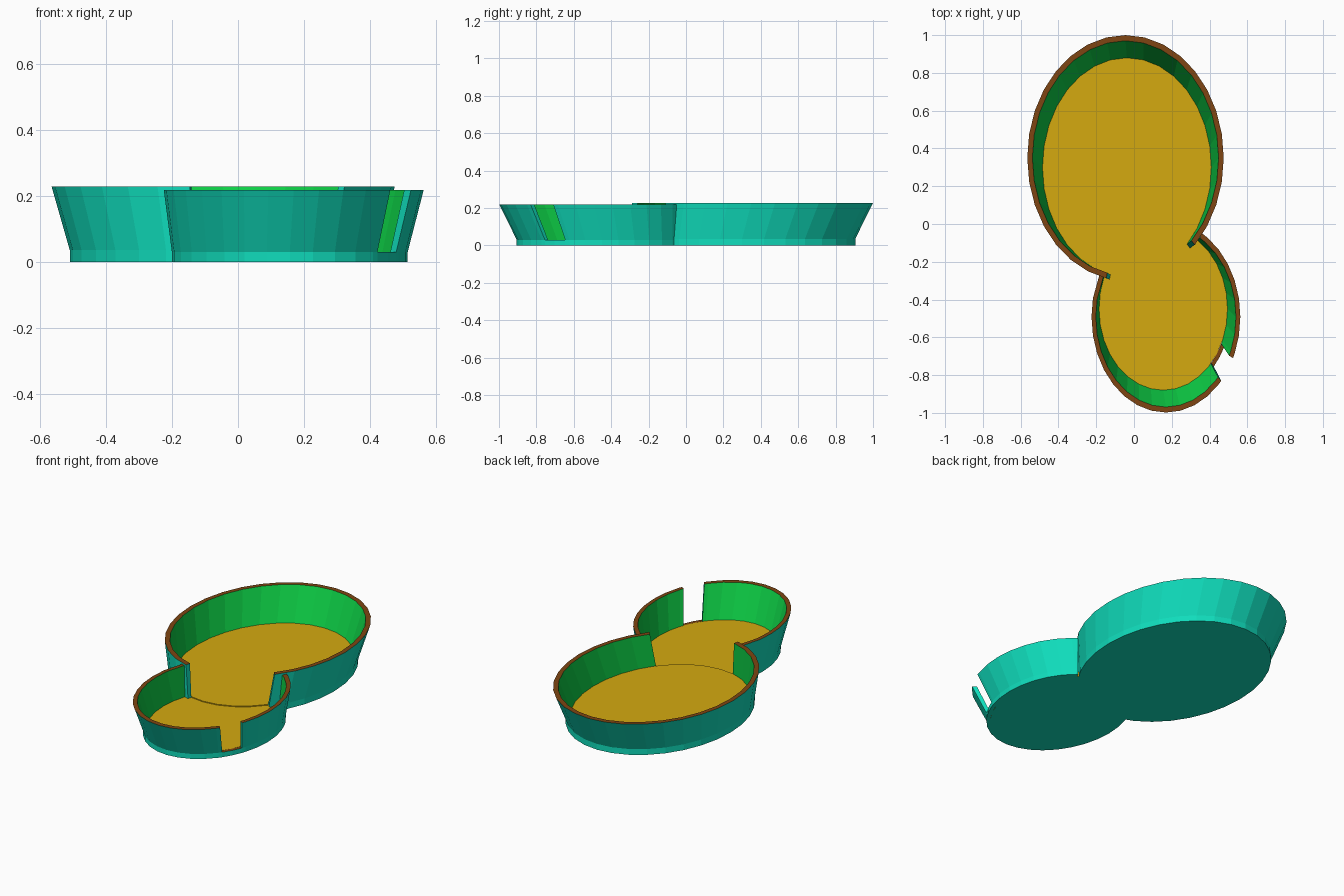
import bpy, bmesh
from math import sin, cos, radians

if "Cube" in bpy.data.objects:
    bpy.data.objects.remove(bpy.data.objects["Cube"])


def make_material(name, colour):
    m = bpy.data.materials.new(name)
    m.use_nodes = True
    m.diffuse_color = (*colour, 1)
    m.node_tree.nodes["Principled BSDF"].inputs["Base Color"].default_value = (*colour, 1)
    return m


TEAL, GREEN, BROWN, GOLD = range(4)
MATERIALS = [
    make_material("teal outside", (0.005, 0.72, 0.50)),
    make_material("green lining", (0.004, 0.62, 0.06)),
    make_material("brown rim", (0.21, 0.06, 0.006)),
    make_material("gold floor", (0.66, 0.40, 0.005)),
]
STEP = 11.25


def on_ellipse(ellipse, angle, z):
    cx, cy, rx, ry = ellipse
    a = radians(angle)
    return (cx + rx * cos(a), cy + ry * sin(a), z)


def finish(name, bm):
    bmesh.ops.recalc_face_normals(bm, faces=bm.faces)
    mesh = bpy.data.meshes.new(name)
    bm.to_mesh(mesh)
    bm.free()
    for m in MATERIALS:
        mesh.materials.append(m)
    bpy.context.collection.objects.link(bpy.data.objects.new(name, mesh))


def floor_slab(name, ellipse, z):
    bm = bmesh.new()
    angles = [i * STEP for i in range(32)]
    low = [bm.verts.new(on_ellipse(ellipse, a, 0)) for a in angles]
    top = [bm.verts.new(on_ellipse(ellipse, a, z)) for a in angles]
    bm.faces.new(low).material_index = TEAL
    bm.faces.new(top).material_index = GOLD
    for i in range(32):
        j = (i + 1) % 32
        bm.faces.new((low[i], low[j], top[j], top[i])).material_index = GOLD
    finish(name, bm)


def wall(name, section, colours, start, end, low_start=None, low_end=None):
    """Sweep a closed section of (ellipse, z) points; the base may span other angles."""
    low_start = start if low_start is None else low_start
    low_end = end if low_end is None else low_end
    # Keep facet corners on the regular angle grid between the ends
    inner = [i * STEP for i in range(-64, 64)
             if max(start, low_start) + 1 < i * STEP < min(end, low_end) - 1]
    high_angles = [start, *inner, end]
    low_angles = [low_start, *inner, low_end]
    rim_z = max(z for _, z in section)
    bm = bmesh.new()
    rings = []
    for high, low in zip(high_angles, low_angles):
        rings.append([bm.verts.new(on_ellipse(e, high if z == rim_z else low, z))
                      for e, z in section])
    n = len(section)
    for a, b in zip(rings, rings[1:]):
        for k in range(n):
            m = (k + 1) % n
            bm.faces.new((a[k], b[k], b[m], a[m])).material_index = colours[k]
    for ring in (rings[0], rings[-1]):
        bm.faces.new(ring).material_index = TEAL
    finish(name, bm)


def basin_section(base, rim, inner_rim, floor, floor_z, rim_z):
    return [(base, 0), (base, floor_z), (rim, rim_z),
            (inner_rim, rim_z), (floor, floor_z), (floor, 0)]


WALL_COLOURS = [TEAL, TEAL, BROWN, GREEN, GOLD, TEAL]

# Large basin, open towards the small one
large_floor = (-0.0375, 0.30, 0.447, 0.58)
large = basin_section((-0.0375, 0.30, 0.4725, 0.605), (-0.045, 0.35, 0.52, 0.65),
                      (-0.045, 0.35, 0.493, 0.62), large_floor, 0.035, 0.228)
floor_slab("large_floor", large_floor, 0.035)
wall("large_wall", large, WALL_COLOURS, -4 * STEP, 23 * STEP)

# Small basin, its wall split by a drain slot
small_floor = (0.155, -0.45, 0.34, 0.43)
small_base = (0.157, -0.45, 0.3575, 0.455)
small = basin_section(small_base, (0.169, -0.492, 0.394, 0.506),
                      (0.169, -0.492, 0.371, 0.477), small_floor, 0.03, 0.218)
SLOT_LOW, SLOT_HIGH = -42, -25.5
floor_slab("small_floor", small_floor, 0.03)
wall("small_wall_left", small, WALL_COLOURS, SLOT_HIGH, 61, low_end=58)
wall("small_wall_right", small, WALL_COLOURS, 152, 360 + SLOT_LOW, low_start=157)

# Low sill across the slot
sill = [(small_base, 0), (small_base, 0.03), (small_floor, 0.03), (small_floor, 0)]
wall("slot_sill", sill, [TEAL, BROWN, GOLD, TEAL], SLOT_LOW, SLOT_HIGH)
